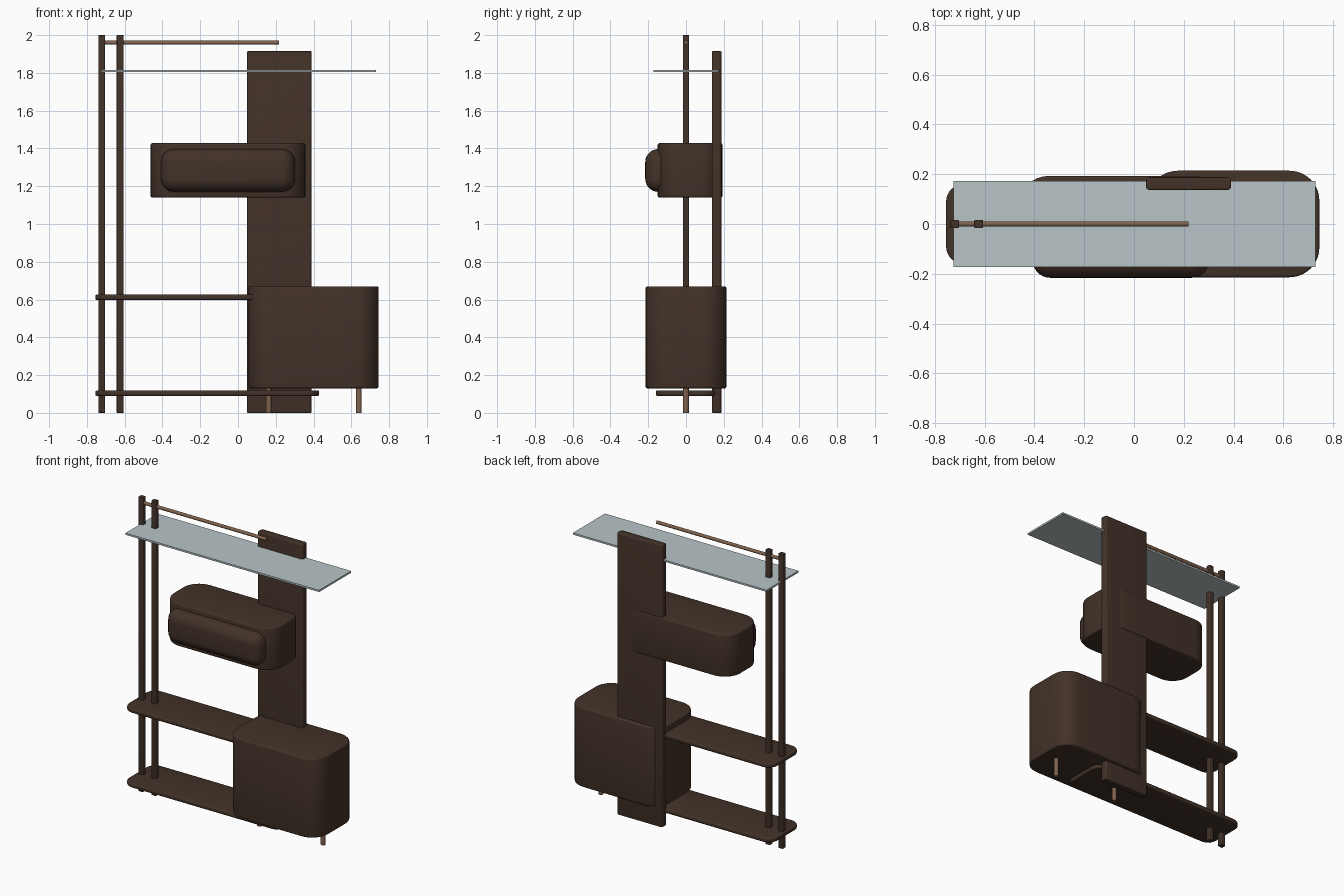
import bpy, bmesh, math
from mathutils import Matrix

if "Cube" in bpy.data.objects:
    bpy.data.objects.remove(bpy.data.objects["Cube"])


def material(name, rgb):
    m = bpy.data.materials.new(name)
    m.diffuse_color = (*rgb, 1)
    m.use_nodes = True
    m.node_tree.nodes["Principled BSDF"].inputs["Base Color"].default_value = m.diffuse_color
    return m


WOOD = material("dark walnut", (0.055, 0.032, 0.021))
BRONZE = material("bronze brown", (0.22, 0.125, 0.075))
GLASS = material("grey glass", (0.48, 0.55, 0.57))


def finish(bm, name, mat):
    me = bpy.data.meshes.new(name)
    bm.to_mesh(me)
    bm.free()
    ob = bpy.data.objects.new(name, me)
    bpy.context.collection.objects.link(ob)
    me.materials.append(mat)
    bpy.context.view_layer.objects.active = ob
    ob.select_set(True)
    bpy.ops.object.shade_smooth_by_angle(angle=math.radians(35))
    ob.select_set(False)
    return ob


def box(name, x, y, z, mat=WOOD, corner=0, rim=0, soft=0):
    """Box from (min, max) ranges: rounded upright corners, rounded rims, or soft all over."""
    bm = bmesh.new()
    bmesh.ops.create_cube(bm, size=1)
    for v in bm.verts:
        for i, (lo, hi) in enumerate((x, y, z)):
            v.co[i] = hi if v.co[i] > 0 else lo
    if corner:
        edges = [e for e in bm.edges if abs(e.verts[0].co.z - e.verts[1].co.z) > 1e-5]
        bmesh.ops.bevel(bm, geom=edges, offset=corner, segments=8, profile=0.5, affect='EDGES')
    if rim:
        edges = [e for e in bm.edges if abs(e.verts[0].co.z - e.verts[1].co.z) < 1e-5]
        bmesh.ops.bevel(bm, geom=edges, offset=rim, segments=3, profile=0.5, affect='EDGES')
    if soft:
        bmesh.ops.bevel(bm, geom=bm.edges[:], offset=soft, segments=7, profile=0.5, affect='EDGES')
    return finish(bm, name, mat)


def rod(name, centre, radius, length, mat, axis='Z'):
    bm = bmesh.new()
    mtx = Matrix.Translation(centre)
    if axis == 'X':
        mtx = mtx @ Matrix.Rotation(math.pi / 2, 4, 'Y')
    bmesh.ops.create_cone(bm, cap_ends=True, segments=24, radius1=radius, radius2=radius,
                          depth=length, matrix=mtx)
    return finish(bm, name, mat)


# Tall back panel
box("back_panel", (0.048, 0.39), (0.137, 0.188), (0, 1.915), corner=0.014, rim=0.006)

# Lower and upper cabinets
box("lower_cabinet", (0.055, 0.745), (-0.214, 0.214), (0.13, 0.67), corner=0.12, rim=0.01)
box("upper_cabinet", (-0.463, 0.357), (-0.15, 0.193), (1.14, 1.428), corner=0.12, rim=0.01)

# Soft padded front of the upper cabinet
box("front_cushion", (-0.407, 0.302), (-0.216, -0.07), (1.17, 1.397), soft=0.07)

# Two long shelves
for name, z in (("lower_shelf", 0.09), ("middle_shelf", 0.598)):
    box(name, (-0.755, 0.43), (-0.16, 0.16), (z, z + 0.028), corner=0.07, rim=0.008)

# Thin top shelf
box("glass_shelf", (-0.725, 0.73), (-0.172, 0.172), (1.804, 1.816), GLASS)

# Pair of square posts on the left
for i, x in enumerate((-0.721, -0.624)):
    box(f"post_{i + 1}", (x - 0.018, x + 0.018), (-0.017, 0.017), (0, 2), corner=0.006, rim=0.003)

# Hanging rail and feet
rod("hanging_rail", (-0.251, 0, 1.96), 0.011, 0.938, BRONZE, 'X')
for i, x in enumerate((0.162, 0.64)):
    rod(f"foot_{i + 1}", (x, 0, 0.07), 0.015, 0.14, BRONZE)
